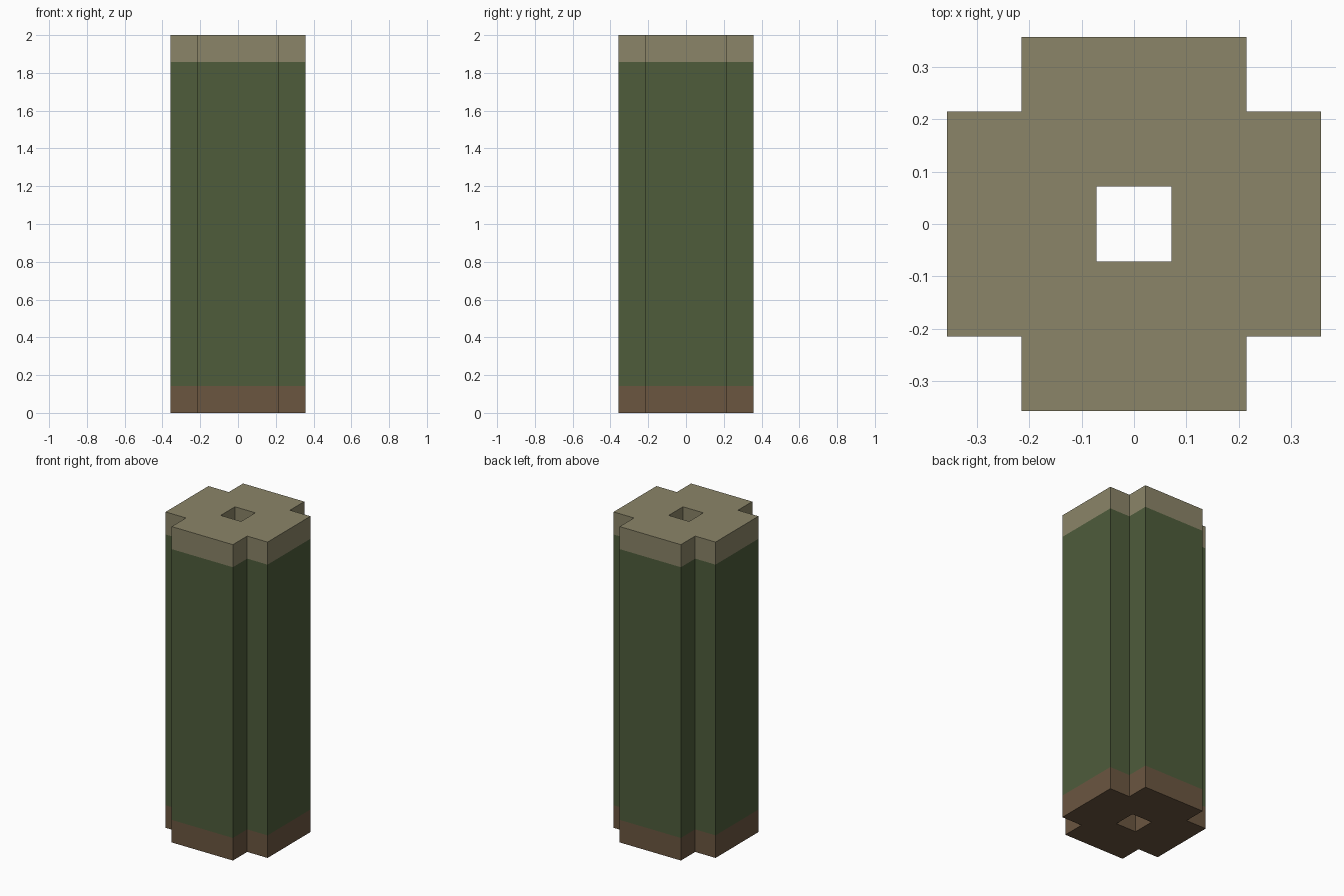
import bpy, bmesh

cube = bpy.data.objects.get("Cube")
if cube:
    bpy.data.objects.remove(cube, do_unlink=True)

U = 2 / 14                       # module: pillar is 5 x 5 x 14 modules
LEVELS = [0, 1, 13, 14]          # base, shaft, cap


def material(name, hex_rgb):
    def linear(c):
        return c / 12.92 if c <= 0.04045 else ((c + 0.055) / 1.055) ** 2.4
    col = [linear(int(hex_rgb[i:i + 2], 16) / 255) for i in (0, 2, 4)] + [1]
    m = bpy.data.materials.new(name)
    m.use_nodes = True
    m.diffuse_color = col
    m.node_tree.nodes["Principled BSDF"].inputs["Base Color"].default_value = col
    return m


mesh = bpy.data.meshes.new("pillar")
pillar = bpy.data.objects.new("pillar", mesh)
bpy.context.collection.objects.link(pillar)
for args in (("base brown", "6B5640"), ("shaft green", "4E5C3B"), ("cap tan", "8B8568")):
    mesh.materials.append(material(*args))

# Footprint: 5 x 5 cells without the four corners and the centre shaft
bm = bmesh.new()
bmesh.ops.create_grid(bm, x_segments=5, y_segments=5, size=2.5 * U)
unwanted = []
for f in bm.faces:
    x, y = (abs(round(c / U)) for c in f.calc_center_median()[:2])
    if x == y and x in (0, 2):
        unwanted.append(f)
bmesh.ops.delete(bm, geom=unwanted, context='FACES')
footprint = list(bm.faces)

# Walls: raise the outline and the hole edge band by band
rim = [e for e in bm.edges if e.is_boundary]
for i in range(3):
    new = bmesh.ops.extrude_edge_only(bm, edges=rim)["geom"]
    verts = [g for g in new if isinstance(g, bmesh.types.BMVert)]
    bmesh.ops.translate(bm, verts=verts, vec=(0, 0, (LEVELS[i + 1] - LEVELS[i]) * U))
    for g in new:
        if isinstance(g, bmesh.types.BMFace):
            g.material_index = i
    top = set(verts)
    rim = [g for g in new if isinstance(g, bmesh.types.BMEdge)
           and all(v in top for v in g.verts)]

# Top face: copy of the footprint
copy = bmesh.ops.duplicate(bm, geom=footprint)["geom"]
bmesh.ops.translate(bm, verts=[g for g in copy if isinstance(g, bmesh.types.BMVert)],
                    vec=(0, 0, 2))
for g in copy:
    if isinstance(g, bmesh.types.BMFace):
        g.material_index = 2

bmesh.ops.remove_doubles(bm, verts=bm.verts, dist=0.0001)
bmesh.ops.recalc_face_normals(bm, faces=bm.faces)
bm.to_mesh(mesh)
bm.free()
